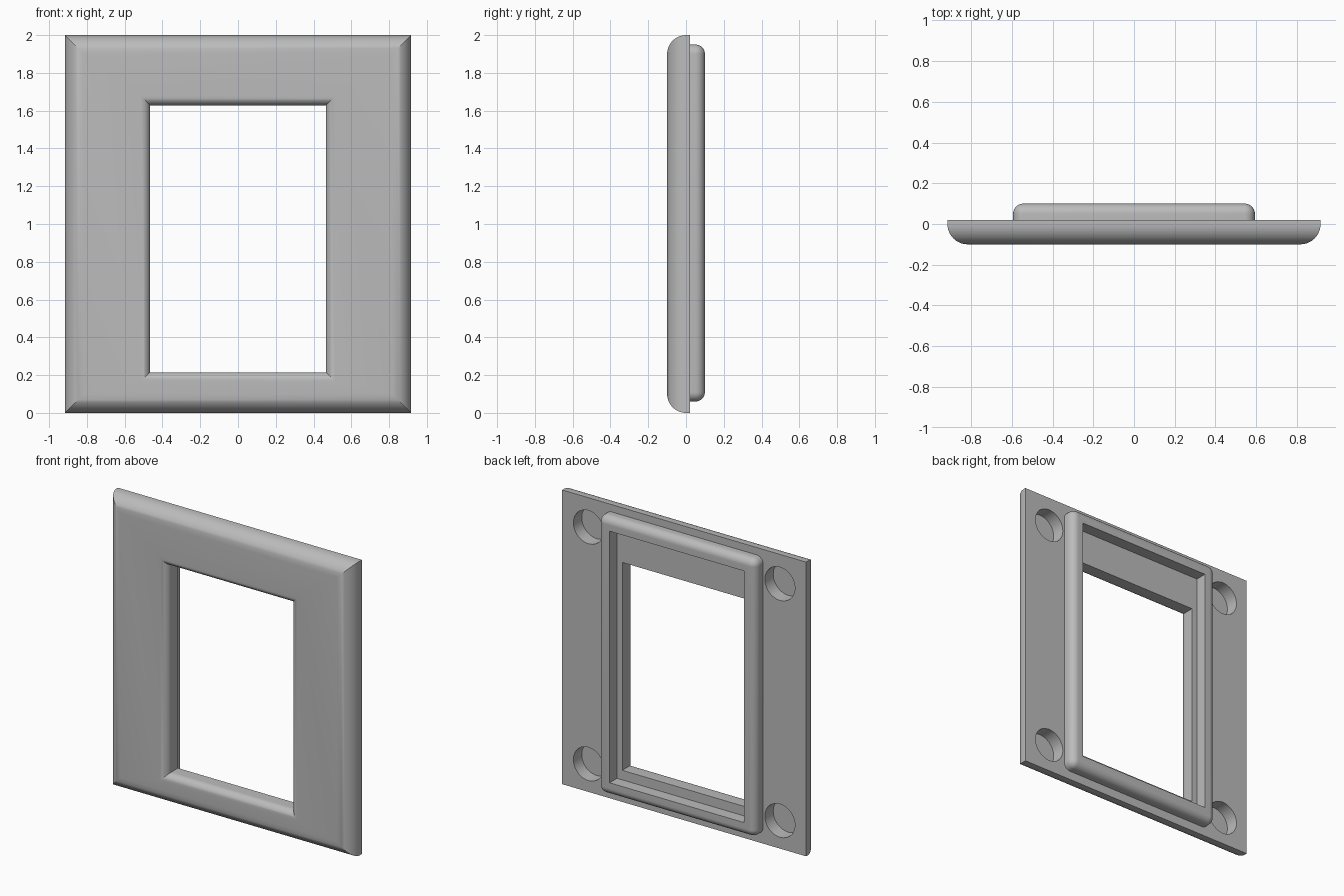
import bpy
import bmesh
from math import sin, cos, pi
from mathutils import Matrix

cube = bpy.data.objects.get("Cube")
if cube:
    bpy.data.objects.remove(cube, do_unlink=True)

grey = bpy.data.materials.new("plain grey")
grey.use_nodes = True
colour = (0.5, 0.5, 0.5, 1)
grey.diffuse_color = colour
grey.node_tree.nodes["Principled BSDF"].inputs["Base Color"].default_value = colour

BACK, FRONT = 0.02, -0.1
STEPS = 10


def finish(bm, name):
    bmesh.ops.remove_doubles(bm, verts=bm.verts, dist=0.0002)
    bmesh.ops.recalc_face_normals(bm, faces=bm.faces)
    mesh = bpy.data.meshes.new(name)
    bm.to_mesh(mesh)
    bm.free()
    mesh.materials.append(grey)
    obj = bpy.data.objects.new(name, mesh)
    bpy.context.collection.objects.link(obj)
    return obj


def rectangle(half_x, low, high, y, radius=0):
    """Upright rectangle whose corners are arcs of the given radius."""
    corners = [(half_x, high), (-half_x, high), (-half_x, low), (half_x, low)]
    points = []
    for i, (x, z) in enumerate(corners):
        cx = x - radius if x > 0 else x + radius
        cz = z - radius if i < 2 else z + radius
        for k in range(STEPS + 1):
            a = (i + k / STEPS) * pi / 2
            points.append((cx + radius * cos(a), y, cz + radius * sin(a)))
    return points


def frame(name, loops):
    """Bridge a closed chain of loops into a frame."""
    bm = bmesh.new()
    if all(len(set(loop)) == 4 for loop in loops):
        loops = [loop[::STEPS + 1] for loop in loops]
    rings = [[bm.verts.new(p) for p in loop] for loop in loops]
    n = len(rings[0])
    for a, b in zip(rings, rings[1:] + rings[:1]):
        for i in range(n):
            j = (i + 1) % n
            bm.faces.new((a[i], a[j], b[j], b[i]))
    return finish(bm, name)


def smooth(obj):
    bpy.ops.object.select_all(action="DESELECT")
    obj.select_set(True)
    bpy.context.view_layer.objects.active = obj
    bpy.ops.object.shade_smooth_by_angle(angle=pi / 6)


quarter = [k / STEPS * pi / 2 for k in range(STEPS + 1)]

# Front plate with rounded outer and opening edges
R, r = 0.1, 0.05
loops = [rectangle(0.917, 0, 2, BACK)]
for a in quarter:
    d = R * (1 - cos(a))
    loops.append(rectangle(0.917 - d, d, 2 - d, FRONT + R * (1 - sin(a))))
for a in reversed(quarter):
    d = r * (1 - cos(a))
    loops.append(rectangle(0.465 + d, 0.215 - d, 1.628 + d, FRONT + r * (1 - sin(a))))
loops.append(rectangle(0.465, 0.215, 1.628, BACK))
plate = frame("front_plate", loops)

# Four blind round pockets in the back
bm = bmesh.new()
for x in (-0.72, 0.72):
    for z in (0.19, 1.8):
        place = Matrix.Translation((x, BACK, z)) @ Matrix.Rotation(pi / 2, 4, "X")
        bmesh.ops.create_cone(bm, cap_ends=True, segments=48, radius1=0.113,
                              radius2=0.113, depth=0.18, matrix=place)
cutter = finish(bm, "pocket_cutter")
cutter.hide_render = True
cut = plate.modifiers.new("pockets", "BOOLEAN")
cut.operation = "DIFFERENCE"
cut.solver = "EXACT"
cut.object = cutter
bpy.context.view_layer.objects.active = plate
bpy.ops.object.modifier_apply(modifier=cut.name)
bpy.data.objects.remove(cutter, do_unlink=True)

# Raised rim on the back, rounded outside and square inside
TOP, e = 0.1, 0.05
loops = [rectangle(0.594, 0.06, 1.95, BACK - 0.005, e)]
for a in quarter:
    d = e * (1 - cos(a))
    loops.append(rectangle(0.594 - d, 0.06 + d, 1.95 - d, TOP - e + e * sin(a), e - d))
loops.append(rectangle(0.505, 0.15, 1.86, TOP))
loops.append(rectangle(0.505, 0.15, 1.86, BACK - 0.005))
rim = frame("back_rim", loops)

for part in (plate, rim):
    smooth(part)
